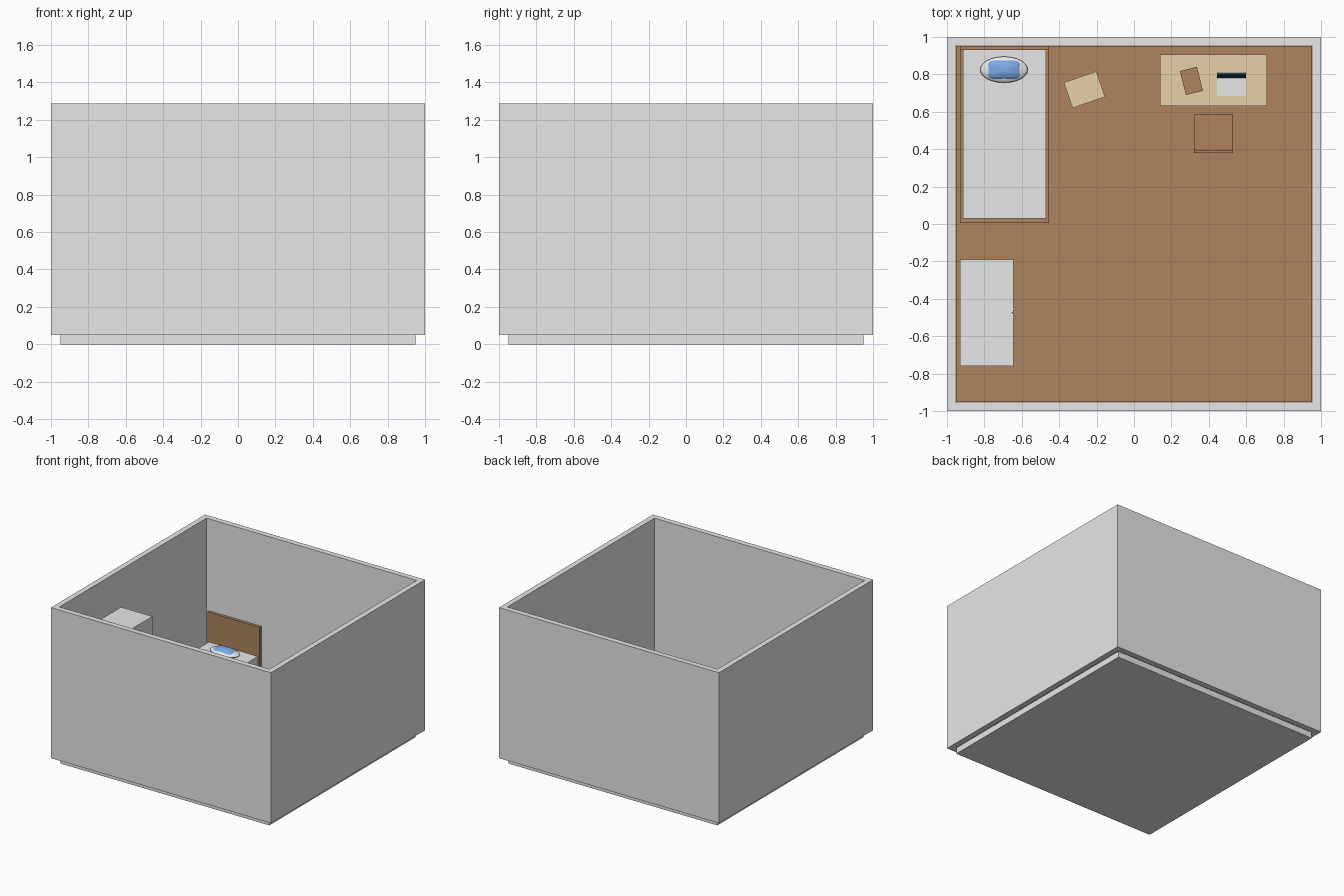
import bpy, bmesh, math
from mathutils import Matrix, Vector

if "Cube" in bpy.data.objects:
    bpy.data.objects.remove(bpy.data.objects["Cube"], do_unlink=True)


def material(name, r, g, b):
    m = bpy.data.materials.new(name)
    m.use_nodes = True
    m.diffuse_color = (r, g, b, 1)
    m.node_tree.nodes["Principled BSDF"].inputs["Base Color"].default_value = (r, g, b, 1)
    return m


GREY = material("light grey", 0.8, 0.8, 0.8)
WOOD = material("brown wood", 0.42, 0.23, 0.11)
TAN = material("pale wood", 0.8, 0.63, 0.4)
BLUE = material("pillow blue", 0.2, 0.4, 0.8)
NAVY = material("dark screen", 0.02, 0.06, 0.1)


def finish(name, bm, mat):
    mesh = bpy.data.meshes.new(name)
    bm.to_mesh(mesh)
    bm.free()
    mesh.materials.append(mat)
    ob = bpy.data.objects.new(name, mesh)
    bpy.context.collection.objects.link(ob)
    return ob


def boxes(name, mat, *spans, at=(0, 0, 0), turn=0):
    """Join boxes given as (x0, x1, y0, y1, z0, z1) into one object."""
    bm = bmesh.new()
    for x0, x1, y0, y1, z0, z1 in spans:
        centre = Matrix.Translation(((x0 + x1) / 2, (y0 + y1) / 2, (z0 + z1) / 2))
        size = Matrix.Diagonal((x1 - x0, y1 - y0, z1 - z0, 1))
        bmesh.ops.create_cube(bm, size=1, matrix=centre @ size)
    ob = finish(name, bm, mat)
    ob.location = at
    ob.rotation_euler.z = math.radians(turn)
    return ob


def legs(x0, x1, y0, y1, z0, z1, t):
    return [(x, x + t, y, y + t, z0, z1) for x in (x0, x1 - t) for y in (y0, y1 - t)]


FLOOR = 0.055

# Room shell: stepped base slab, floor boards, square ring of walls
boxes("base_slab", GREY, (-0.95, 0.95, -0.95, 0.95, 0, 0.05))
boxes("floor_boards", WOOD, (-0.953, 0.953, -0.953, 0.953, 0.05, FLOOR))
bm = bmesh.new()
outer, inner = [[[bm.verts.new((h * sx, h * sy, z)) for sx, sy in
                  ((-1, -1), (1, -1), (1, 1), (-1, 1))] for z in (0.05, 1.287)]
                for h in (1, 0.955)]
for i in range(4):
    j = (i + 1) % 4
    bm.faces.new((outer[0][i], outer[0][j], outer[1][j], outer[1][i]))
    bm.faces.new((inner[0][j], inner[0][i], inner[1][i], inner[1][j]))
    bm.faces.new((outer[1][i], outer[1][j], inner[1][j], inner[1][i]))
    bm.faces.new((outer[0][j], outer[0][i], inner[0][i], inner[0][j]))
finish("walls", bm, GREY)

# Bed
boxes("bed_frame", WOOD, (-0.93, -0.455, 0.005, 0.93, FLOOR, 0.19))
boxes("headboard", WOOD, (-0.93, -0.455, 0.93, 0.953, FLOOR, 0.533))
boxes("mattress", GREY, (-0.915, -0.47, 0.03, 0.93, 0.19, 0.29))


# Pillow: flat rounded rim with a squarer blue cushion on it
def pillow_part(name, mat, size, z, power):
    bm = bmesh.new()
    bmesh.ops.create_uvsphere(bm, u_segments=32, v_segments=16, radius=1)
    for v in bm.verts:
        r = math.hypot(v.co.x, v.co.y)
        if r > 1e-4:
            a, b = abs(v.co.x) / r, abs(v.co.y) / r
            k = (a ** power + b ** power) ** (-1 / power)
            v.co.x, v.co.y = v.co.x * k, v.co.y * k
        v.co = Vector((v.co.x * size[0], v.co.y * size[1], v.co.z * size[2]))
    for f in bm.faces:
        f.smooth = True
    finish(name, bm, mat).location = (-0.695, 0.825, z)


pillow_part("pillow_rim", GREY, (0.127, 0.07, 0.025), 0.307, 2)
pillow_part("pillow_cushion", BLUE, (0.095, 0.055, 0.032), 0.31, 4)

# Wardrobe with two doors and knobs
boxes("wardrobe", GREY, (-0.93, -0.652, -0.76, -0.19, FLOOR, 1.0))
boxes("wardrobe_doors", GREY, (-0.652, -0.645, -0.76, -0.477, FLOOR, 1.0),
      (-0.652, -0.645, -0.473, -0.19, FLOOR, 1.0))
boxes("wardrobe_knobs", GREY, *[(-0.645, -0.634, y - 0.006, y + 0.006, 0.5, 0.54)
                                for y in (-0.5, -0.453)])

# Desk
TOP = 0.405
boxes("desk", TAN, (0.14, 0.71, 0.63, 0.905, TOP - 0.025, TOP),
      *legs(0.14, 0.71, 0.63, 0.905, FLOOR, TOP - 0.025, 0.03))

# Chair with its back towards the room
boxes("chair", WOOD, (0.32, 0.53, 0.38, 0.585, 0.25, 0.27),
      (0.32, 0.53, 0.38, 0.393, 0.27, 0.48),
      *legs(0.32, 0.53, 0.38, 0.585, FLOOR, 0.25, 0.02))

# Laptop with a tilted screen
boxes("laptop_base", GREY, (0.445, 0.6, 0.685, 0.785, TOP, TOP + 0.008))
lid = boxes("laptop_lid", GREY, (-0.077, 0.077, 0, 0.006, 0, 0.1), at=(0.522, 0.783, TOP + 0.006))
screen = boxes("laptop_screen", NAVY, (-0.077, 0.077, -0.002, 0, 0, 0.1),
               at=(0.522, 0.783, TOP + 0.006))
for part in (lid, screen):
    part.rotation_euler.x = math.radians(-13)

# Book on the desk and bedside table
boxes("book", WOOD, (-0.047, 0.047, -0.066, 0.066, 0, 0.02), at=(0.307, 0.765, TOP), turn=14)
boxes("bedside_table", TAN, (-0.092, 0.092, -0.072, 0.072, 0.2, 0.22),
      *legs(-0.092, 0.092, -0.072, 0.072, FLOOR, 0.2, 0.02), at=(-0.265, 0.718, 0), turn=19)
